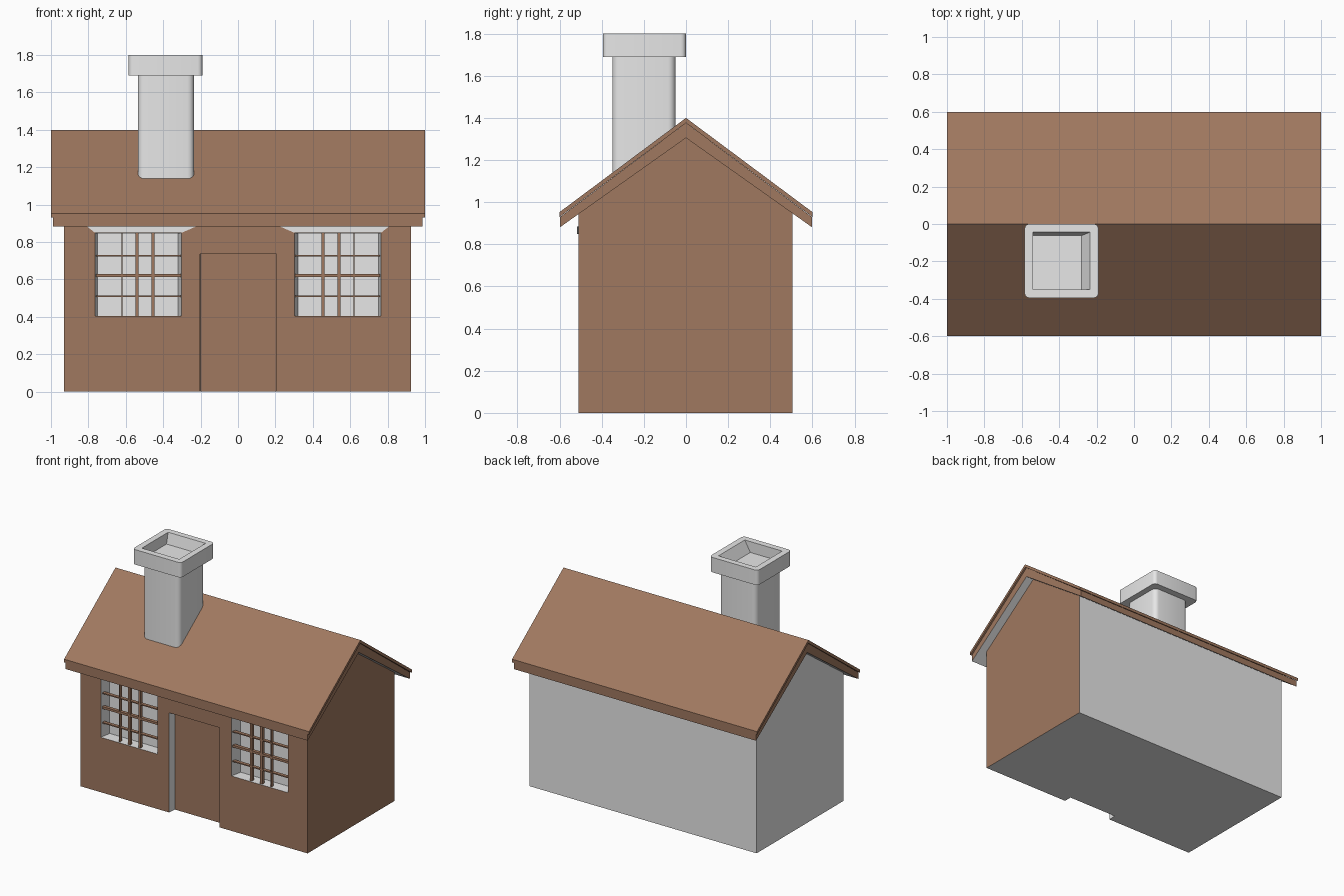
import bpy, bmesh

if "Cube" in bpy.data.objects:
    bpy.data.objects.remove(bpy.data.objects["Cube"])


def make_material(name, rgb):
    mat = bpy.data.materials.new(name)
    mat.use_nodes = True
    color = (*rgb, 1)
    mat.diffuse_color = color
    mat.node_tree.nodes["Principled BSDF"].inputs["Base Color"].default_value = color
    return mat


BROWN = make_material("warm brown", (0.35, 0.188, 0.115))
GREY = make_material("pale grey", (0.8, 0.8, 0.8))


def finish(name, bm, mats):
    bmesh.ops.recalc_face_normals(bm, faces=bm.faces)
    mesh = bpy.data.meshes.new(name)
    bm.to_mesh(mesh)
    bm.free()
    for m in mats:
        mesh.materials.append(m)
    ob = bpy.data.objects.new(name, mesh)
    bpy.context.collection.objects.link(ob)
    return ob


def loft(name, ring_a, ring_b, *mats):
    """Solid between two matching outlines."""
    bm = bmesh.new()
    a = [bm.verts.new(p) for p in ring_a]
    b = [bm.verts.new(p) for p in ring_b]
    bm.faces.new(a)
    bm.faces.new(b[::-1])
    for i in range(len(a)):
        j = (i + 1) % len(a)
        bm.faces.new((a[i], a[j], b[j], b[i]))
    return finish(name, bm, mats)


def rect_y(x0, x1, z0, z1, y):
    return [(x0, y, z0), (x1, y, z0), (x1, y, z1), (x0, y, z1)]


def rect_z(x0, x1, y0, y1, z):
    return [(x0, y0, z), (x1, y0, z), (x1, y1, z), (x0, y1, z)]


def extrude_x(name, profile, x0, x1, *mats):
    return loft(name, [(x0, y, z) for y, z in profile],
                [(x1, y, z) for y, z in profile], *mats)


def box(name, x0, x1, y0, y1, z0, z1, *mats):
    return loft(name, rect_z(x0, x1, y0, y1, z0), rect_z(x0, x1, y0, y1, z1), *mats)


def paint(ob, rule):
    for p in ob.data.polygons:
        p.material_index = int(rule(p.center, p.normal))


def cut(ob, cutters):
    """Subtract the cutters, then bake the result and drop them."""
    for c in cutters:
        c.hide_render = True
        mod = ob.modifiers.new("cut", "BOOLEAN")
        mod.operation, mod.solver, mod.object = "DIFFERENCE", "EXACT", c
    dg = bpy.context.evaluated_depsgraph_get()
    dg.update()
    mesh = bpy.data.meshes.new_from_object(ob.evaluated_get(dg))
    ob.modifiers.clear()
    ob.data = mesh
    for c in cutters:
        bpy.data.objects.remove(c)


def round_corners(ob, radius):
    bm = bmesh.new()
    bm.from_mesh(ob.data)
    edges = [e for e in bm.edges
             if abs(e.verts[0].co.x - e.verts[1].co.x) < 1e-4
             and abs(e.verts[0].co.y - e.verts[1].co.y) < 1e-4]
    bmesh.ops.bevel(bm, geom=edges, offset=radius, segments=4, profile=0.5,
                    affect="EDGES")
    bm.to_mesh(ob.data)
    bm.free()


def smooth(ob):
    bpy.ops.object.select_all(action="DESELECT")
    ob.select_set(True)
    bpy.context.view_layer.objects.active = ob
    bpy.ops.object.shade_smooth_by_angle(angle=0.6)


# House body with recessed door and windows
FRONT, BACK = -0.51, 0.505
walls = extrude_x("house_walls", [(FRONT, 0), (BACK, 0), (BACK, 0.96), (0, 1.32), (FRONT, 0.96)],
                  -0.93, 0.925, BROWN, GREY)
cutters = [loft("door_cutter", rect_y(-0.205, 0.205, -0.1, 0.735, FRONT - 0.01),
                rect_y(-0.2, 0.205, -0.1, 0.735, -0.45))]
for s in (-1, 1):
    cutters.append(loft("window_cutter", rect_y(s * 0.3, s * 0.765, 0.405, 0.85, FRONT - 0.01),
                        rect_y(s * 0.32, s * 0.75, 0.405, 0.845, -0.425)))
cut(walls, cutters)
paint(walls, lambda c, n: not ((n.y < -0.9 and c.y < -0.44) or (n.x > 0.9 and c.x > 0.9)))

# Window bars and lintels
for s, side in ((-1, "right"), (1, "left")):
    for i, (x, w) in enumerate(((0.455, 0.016), (0.54, 0.018), (0.62, 0.007))):
        box(f"{side}_window_upright_{i}", s * x - w / 2, s * x + w / 2,
            -0.5, -0.475, 0.405, 0.85, BROWN)
    for i, (z, h) in enumerate(((0.51, 0.008), (0.622, 0.016), (0.728, 0.008))):
        box(f"{side}_window_crossbar_{i}", s * 0.53 - 0.228, s * 0.53 + 0.228,
            -0.5, -0.475, z - h / 2, z + h / 2, BROWN)
    outline = [(0.3, 0.85), (0.765, 0.85), (0.81, 0.885), (0.22, 0.885)]
    loft(f"{side}_window_lintel", [(s * x, FRONT - 0.008, z) for x, z in outline],
         [(s * x, FRONT, z) for x, z in outline], GREY)


# Roof: thin covering over a thicker deck with a pale underside
def chevron(top, eave_top, bottom, eave_bottom, y):
    return [(-y, eave_top), (0, top), (y, eave_top),
            (y, eave_bottom), (0, bottom), (-y, eave_bottom)]


extrude_x("roof_covering", chevron(1.4, 0.953, 1.376, 0.93, 0.6), -1, 1, BROWN)
deck = extrude_x("roof_deck", chevron(1.376, 0.93, 1.305, 0.882, 0.597),
                 -0.99, 0.987, BROWN, GREY)
paint(deck, lambda c, n: n.z < -0.2)

# Chimney stack and hollow cap
stack = box("chimney_stack", -0.535, -0.235, -0.35, -0.05, 1.08, 1.7, GREY)
round_corners(stack, 0.035)
smooth(stack)
cap = box("chimney_cap", -0.585, -0.19, -0.395, 0, 1.69, 1.8, GREY)
round_corners(cap, 0.025)
cut(cap, [loft("cap_cutter", rect_z(-0.54, -0.28, -0.35, -0.062, 1.72),
               rect_z(-0.54, -0.232, -0.35, -0.042, 1.805))])
smooth(cap)
